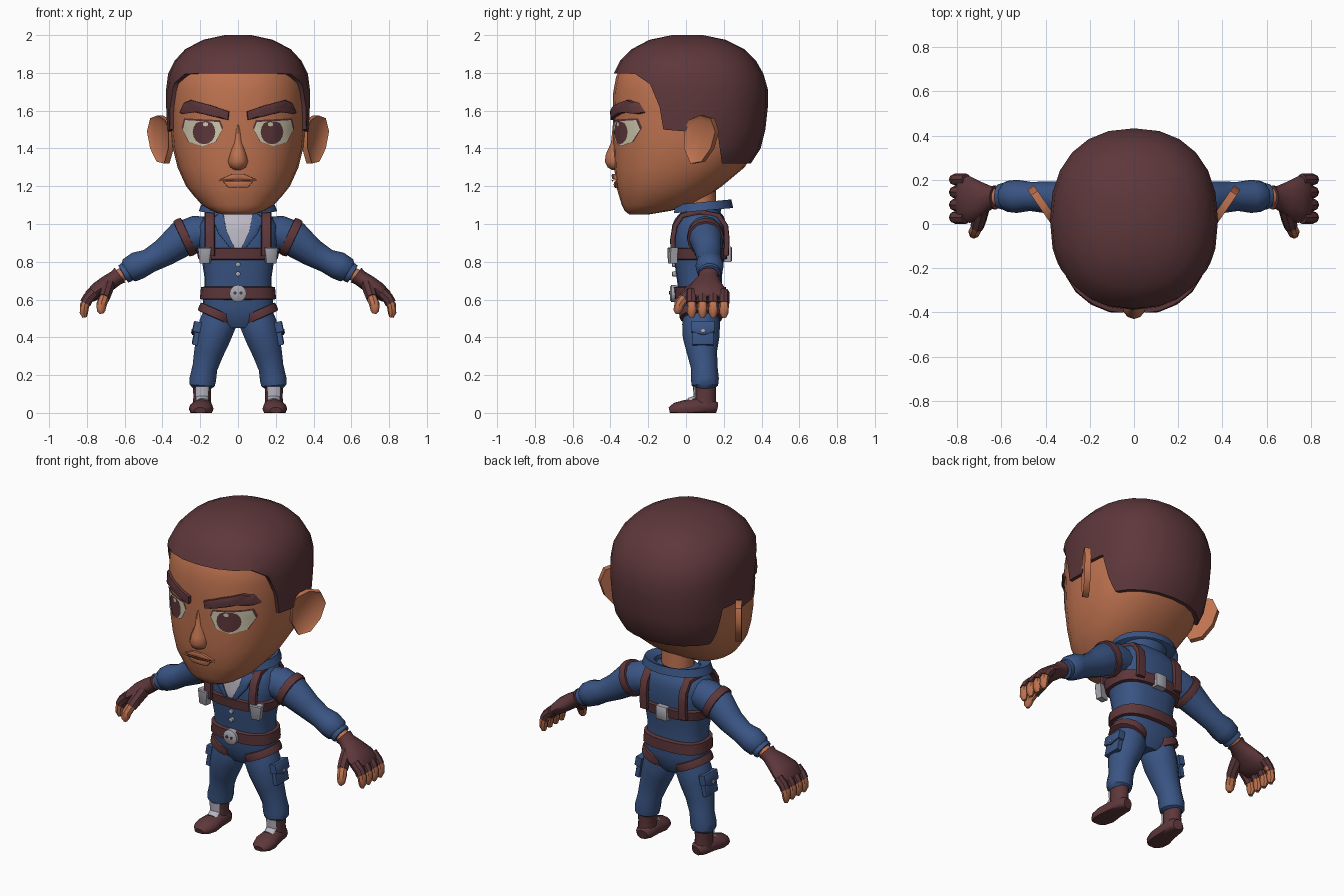
import bpy, bmesh, math
from mathutils import Vector, Matrix
from mathutils.bvhtree import BVHTree

cube = bpy.data.objects.get("Cube")
if cube:
    bpy.data.objects.remove(cube)


def material(name, *rgb):
    m = bpy.data.materials.new(name)
    m.use_nodes = True
    m.diffuse_color = (*rgb, 1)
    m.node_tree.nodes["Principled BSDF"].inputs["Base Color"].default_value = (*rgb, 1)
    m.node_tree.nodes["Principled BSDF"].inputs["Roughness"].default_value = 0.8
    return m


SKIN = material("warm skin", 0.52, 0.17, 0.08)
MAROON = material("dark maroon", 0.11, 0.038, 0.043)
BLUE = material("denim blue", 0.042, 0.09, 0.23)
CREAM = material("eye cream", 0.62, 0.58, 0.42)
SILVER = material("silver", 0.38, 0.38, 0.43)
SHIRT = material("pale shirt", 0.5, 0.48, 0.55)
LINE = material("mouth brown", 0.16, 0.045, 0.025)
parts = []


def finish(name, bm, mat, mirror=False, solid=True):
    """Turn a bmesh into an object, plus its mirrored twin when asked."""
    if solid:
        bmesh.ops.recalc_face_normals(bm, faces=bm.faces)
    for side in (1, -1) if mirror else (1,):
        me = bpy.data.meshes.new(name)
        bm.to_mesh(me)
        if side < 0:
            me.transform(Matrix.Diagonal((-1, 1, 1, 1)))
            me.flip_normals()
        me.materials.append(mat)
        label = ("left_" if side > 0 else "right_") + name if mirror else name
        ob = bpy.data.objects.new(label, me)
        bpy.context.scene.collection.objects.link(ob)
        parts.append(ob)
    bm.free()
    return ob


def tube(name, pts, mat, segs=12, ref=(0, 1, 0), power=1, upright=False, mirror=False):
    """Loft rings through (x, y, z, radius along ref, other radius)."""
    bm, rings, ref = bmesh.new(), [], Vector(ref)
    path = [Vector(p[:3]) for p in pts]
    for i, p in enumerate(pts):
        t = path[min(i + 1, len(path) - 1)] - path[max(i - 1, 0)]
        t = Vector((0, 0, 1)) if upright else t.normalized()
        u = (ref - t * ref.dot(t)).normalized()
        v = t.cross(u)
        ring = []
        for k in range(segs):
            a = math.tau * k / segs
            c, s = (math.copysign(abs(f) ** power, f) for f in (math.cos(a), math.sin(a)))
            co = path[i] + u * c * p[3] + v * s * p[4]
            ring.append(bm.verts.new((co.x, co.y, max(co.z, 0))))
        rings.append(ring)
    for a, b in zip(rings, rings[1:]):
        for k in range(segs):
            j = (k + 1) % segs
            bm.faces.new((a[k], a[j], b[j], b[k]))
    bm.faces.new(rings[0])
    bm.faces.new(rings[-1])
    return finish(name, bm, mat, mirror)


def stack(name, levels, mat, segs=20, power=0.85):
    """Upright loft through (z, half width, front y, back y)."""
    pts = [(0, (f + b) / 2, z, (b - f) / 2, w) for z, w, f, b in levels]
    return tube(name, pts, mat, segs, power=power, upright=True)


def band(name, centre, axis, ry, rs, mat, half=0.024, mirror=True):
    """Rounded strap looped around a limb."""
    c, n = Vector(centre), Vector(axis).normalized()
    pts = [(*(c + n * half * h), ry - d, rs - d) for h, d in
           ((-1, 0.02), (-0.9, 0.003), (0, 0), (0.9, 0.003), (1, 0.02))]
    tube(name, pts, mat, 16, mirror=mirror)


def plate(name, outline, matrix, depth, mat, inset=None, mirror=False):
    """Flat outline given thickness, with an optional inset front."""
    bm = bmesh.new()
    back = bm.faces.new([bm.verts.new((u, v, 0)) for u, v in outline])
    front = bmesh.ops.extrude_face_region(bm, geom=[back], use_keep_orig=True)["geom"]
    bmesh.ops.translate(bm, vec=(0, 0, depth), verts=[g for g in front if isinstance(g, bmesh.types.BMVert)])
    bmesh.ops.recalc_face_normals(bm, faces=bm.faces)
    top = [f for f in bm.faces if f.calc_center_median().z > depth * 0.9]
    if inset:
        bmesh.ops.inset_region(bm, faces=top, thickness=inset[0], depth=inset[1])
    bm.transform(matrix)
    finish(name, bm, mat, mirror)


def patch(name, outline, rows, mat, tree, mirror=False, sub=3):
    """Sheet laid on a surface from the front; rows are (scale, lift)."""
    pts = []
    for a, b in zip(outline, outline[1:] + outline[:1]):
        pts += [Vector(a).lerp(Vector(b), i / sub) for i in range(sub)]
    mid = sum(pts, Vector((0, 0))) / len(pts)
    bm = bmesh.new()

    def drop(q, lift):
        hit = tree.ray_cast(Vector((q.x, -2, q.y)), Vector((0, 1, 0)))[0]
        return bm.verts.new((q.x, (hit.y if hit else 0) - lift, q.y))
    rings = [[drop(mid + (p - mid) * s, lift) for p in pts] for s, lift in rows]
    centre, n = drop(mid, rows[-1][1]), len(pts)
    for k in range(n):
        j = (k + 1) % n
        for a, b in zip(rings, rings[1:]):
            bm.faces.new((a[k], a[j], b[j], b[k]))
        bm.faces.new((rings[-1][k], rings[-1][j], centre))
    bmesh.ops.recalc_face_normals(bm, faces=bm.faces)
    if sum(f.normal.y * f.calc_area() for f in bm.faces) > 0:
        bmesh.ops.reverse_faces(bm, faces=bm.faces)
    finish(name, bm, mat, mirror, solid=False)


def paint(lift):
    return [(s, lift) for s in (1, 0.75, 0.5, 0.25)]


def raised(lift):
    return [(1, -0.005), (0.97, lift * 0.8), (0.6, lift), (0.3, lift)]


def tree_of(ob):
    return BVHTree.FromPolygons([v.co for v in ob.data.vertices], [p.vertices[:] for p in ob.data.polygons])


def facing(x, y, z, u, n):
    """Matrix with u across, z up and n outward."""
    u, n = Vector(u).normalized(), Vector(n).normalized()
    return Matrix.Translation((x, y, z)) @ Matrix((u, n.cross(u), n)).transposed().to_4x4()


# Head
skull = [(1.05, 0.08, -0.3, -0.2), (1.07, 0.14, -0.325, -0.08), (1.1, 0.19, -0.34, 0.03),
         (1.15, 0.235, -0.355, 0.12), (1.2, 0.275, -0.37, 0.19), (1.3, 0.32, -0.38, 0.31),
         (1.4, 0.345, -0.385, 0.375), (1.5, 0.355, -0.385, 0.4), (1.6, 0.36, -0.388, 0.413),
         (1.7, 0.36, -0.385, 0.413), (1.78, 0.35, -0.37, 0.39), (1.85, 0.315, -0.335, 0.35),
         (1.91, 0.26, -0.275, 0.29), (1.96, 0.165, -0.18, 0.19), (1.985, 0.05, -0.06, 0.07)]
head = stack("head", skull, SKIN, 24, 0.88)
face = tree_of(head)

# Hair cap trimmed along the hairline
cap = [(z + 0.015 * (z > 1.5), w + 0.02, f - 0.014, b + 0.02) for z, w, f, b in skull if z > 1.15]
hair = stack("hair", cap, MAROON, 24, 0.88)
hairline = [(-0.6, 1.8), (-0.27, 1.795), (-0.19, 1.74), (-0.14, 1.62), (-0.12, 1.5), (0, 1.49),
            (0.02, 1.54), (0.16, 1.54), (0.19, 1.32), (0.6, 1.32), (0.6, 2.2), (-0.6, 2.2)]
plate("hair_cutter", hairline, facing(-0.6, 0, 0, (0, 1, 0), (1, 0, 0)), 1.2, MAROON)
cutter = parts.pop()
trim = hair.modifiers.new("trim", "BOOLEAN")
trim.operation, trim.object = "INTERSECT", cutter
bpy.context.view_layer.objects.active = hair
bpy.ops.object.modifier_apply(modifier="trim")
bpy.data.objects.remove(cutter)

# Ears, nose and mouth
ear = [(0, 1.5), (0.03, 1.55), (0.1, 1.575), (0.17, 1.56), (0.2, 1.49), (0.17, 1.4), (0.11, 1.33), (0.04, 1.32), (0, 1.4)]
plate("ear", ear, facing(0.34, 0.01, 0, (0.11, 0.16, 0), (0.16, -0.11, 0)), 0.035, SKIN, (0.022, -0.014), True)
stack("nose", [(1.53, 0.015, -0.387, -0.3), (1.43, 0.028, -0.397, -0.3), (1.37, 0.046, -0.424, -0.3),
               (1.33, 0.056, -0.43, -0.3), (1.3, 0.045, -0.415, -0.3), (1.285, 0.02, -0.39, -0.3)], SKIN, 12, 1)
patch("lower_lip", [(-0.08, 1.225), (0.08, 1.225), (0.05, 1.19), (-0.05, 1.19)], raised(0.012), SKIN, face)
patch("upper_lip", [(-0.1, 1.235), (0.1, 1.235), (0.03, 1.265), (-0.03, 1.265)], raised(0.018), SKIN, face)
patch("mouth_line", [(-0.115, 1.228), (0, 1.236), (0.115, 1.228), (0, 1.224)], paint(0.02), LINE, face)

# Eyes and brows
eye = [(0.085, 1.5), (0.1, 1.54), (0.2, 1.545), (0.28, 1.55), (0.292, 1.5), (0.26, 1.435), (0.19, 1.412), (0.12, 1.435)]
patch("eyelid", [(0.19 + (x - 0.19) * 1.06, z + 0.01 * (z > 1.46)) for x, z in eye], paint(0.004), MAROON, face, True)
patch("eye_white", eye, paint(0.007), CREAM, face, True)
disc = [(math.cos(k * math.tau / 16), math.sin(k * math.tau / 16)) for k in range(16)]
patch("iris", [(0.18 + 0.06 * c, min(1.487 + 0.065 * s, 1.542)) for c, s in disc], paint(0.01), MAROON, face, True, 1)
patch("eye_glint", [(0.172 + 0.014 * c, 1.528 + 0.011 * s) for c, s in disc], paint(0.013), CREAM, face, True, 1)
brow = [(0.05, 1.55), (0.045, 1.595), (0.14, 1.628), (0.25, 1.657), (0.29, 1.64), (0.312, 1.59), (0.29, 1.582), (0.23, 1.592), (0.13, 1.568)]
patch("brow", brow, raised(0.024), MAROON, face, True)

# Neck, torso and shirt front
tube("neck", [(0, 0.08, 0.98, 0.085, 0.095), (0, 0.07, 1.26, 0.085, 0.095)], SKIN, 14)
torso = stack("torso", [(0.45, 0.08, 0.01, 0.15), (0.5, 0.17, -0.02, 0.18), (0.56, 0.19, -0.03, 0.19),
                        (0.64, 0.178, -0.04, 0.19), (0.72, 0.178, -0.05, 0.19), (0.8, 0.19, -0.062, 0.2),
                        (0.9, 0.21, -0.068, 0.21), (0.99, 0.21, -0.06, 0.215), (1.04, 0.18, -0.04, 0.2),
                        (1.09, 0.1, 0, 0.16)], BLUE, 20, 0.75)
chest = tree_of(torso)
patch("shirt_front", [(0.09, 1.07), (-0.09, 1.07), (-0.065, 0.95), (-0.02, 0.87), (0.02, 0.87), (0.065, 0.95)], paint(0.007), SHIRT, chest)
patch("lapel", [(0.08, 1.075), (0.135, 1.03), (0.105, 0.95), (0.04, 0.87), (0.015, 0.87), (0.06, 0.96)], raised(0.018), BLUE, chest, True)

# Flared collar, open at the front
bm = bmesh.new()
rows = []
for z, rx, ry in ((1.02, 0.12, 0.1), (1.08, 0.135, 0.115), (1.1, 0.19, 0.16), (1.055, 0.208, 0.17)):
    angles = [math.radians(32 + 296 * k / 18) for k in range(19)]
    rows.append([bm.verts.new((rx * math.sin(a), 0.08 - ry * math.cos(a), z + 0.015 * (1 - math.cos(a)))) for a in angles])
for a, b in zip(rows, rows[1:]):
    for k in range(18):
        bm.faces.new((a[k], a[k + 1], b[k + 1], b[k]))
bmesh.ops.solidify(bm, geom=bm.faces[:], thickness=0.012)
finish("collar", bm, BLUE)

# Sleeves, gloves and fingers
tube("sleeve", [(0.12, 0.09, 0.955, 0.08, 0.08), (0.22, 0.1, 0.95, 0.092, 0.095), (0.3, 0.105, 0.92, 0.088, 0.095),
                (0.39, 0.12, 0.85, 0.072, 0.075), (0.47, 0.125, 0.805, 0.066, 0.064), (0.53, 0.125, 0.78, 0.075, 0.074),
                (0.575, 0.125, 0.755, 0.07, 0.068), (0.59, 0.125, 0.745, 0.052, 0.05)], BLUE, mirror=True)
band("cuff", (0.595, 0.125, 0.742), (0.85, 0, -0.5), 0.06, 0.055, BLUE, 0.016)
tube("wrist", [(0.58, 0.125, 0.75, 0.042, 0.038), (0.65, 0.12, 0.715, 0.042, 0.036)], SKIN, 10, mirror=True)
tube("glove", [(0.625, 0.12, 0.73, 0.055, 0.048), (0.645, 0.12, 0.715, 0.052, 0.042), (0.69, 0.115, 0.685, 0.078, 0.045),
               (0.74, 0.11, 0.65, 0.105, 0.044), (0.785, 0.115, 0.615, 0.105, 0.034), (0.795, 0.115, 0.605, 0.09, 0.02)],
     MAROON, mirror=True)
for i, finger in enumerate(("index", "middle", "ring", "little")):
    y, r = 0.03 + 0.057 * i, 0.03 - 0.002 * (i == 3)
    tube(finger + "_sleeve", [(0.76, y, 0.64, r, r), (0.795, y, 0.605, r, r), (0.808, y, 0.58, r, r)], MAROON, 8, mirror=True)
    tube(finger + "_finger", [(0.79, y, 0.605, 0.025, 0.025), (0.812, y, 0.57, 0.026, 0.025), (0.816, y, 0.53, 0.024, 0.022),
                              (0.812, y, 0.505, 0.012, 0.012)], SKIN, 8, mirror=True)
thumb = dict(segs=8, ref=(1, 0, 0), mirror=True)
tube("thumb_sleeve", [(0.685, 0.08, 0.68, 0.035, 0.04), (0.7, 0.02, 0.635, 0.033, 0.035), (0.71, -0.012, 0.605, 0.031, 0.032)], MAROON, **thumb)
tube("thumb", [(0.705, 0, 0.62, 0.027, 0.027), (0.722, -0.035, 0.575, 0.028, 0.028),
               (0.725, -0.045, 0.54, 0.022, 0.022), (0.722, -0.045, 0.525, 0.01, 0.01)], SKIN, **thumb)

# Trousers and thigh pockets
tube("trouser_leg", [(0.1, 0.08, 0.53, 0.095, 0.085), (0.108, 0.08, 0.47, 0.1, 0.1), (0.13, 0.08, 0.4, 0.097, 0.092),
                     (0.155, 0.085, 0.32, 0.08, 0.08), (0.175, 0.097, 0.24, 0.07, 0.068), (0.186, 0.1, 0.18, 0.074, 0.072),
                     (0.19, 0.1, 0.145, 0.07, 0.068), (0.19, 0.1, 0.13, 0.05, 0.05)], BLUE, 14, mirror=True)
side = facing(0.203, 0.09, 0.42, (0, 1, 0), (1, 0, 0.2))
plate("pocket", [(-0.055, -0.065), (0.055, -0.065), (0.055, 0.055), (-0.055, 0.055)], side, 0.026, BLUE, (0.01, 0.005), True)
plate("pocket_flap", [(-0.062, 0.005), (0, -0.015), (0.062, 0.005), (0.062, 0.06), (-0.062, 0.06)], side, 0.038, BLUE, (0.008, 0.004), True)
plate("pocket_stud", [(0.01 * c, 0.005 + 0.01 * s) for c, s in disc], side, 0.046, SILVER, mirror=True)

# Boots
tube("boot_shaft", [(0.19, 0.1, 0.03, 0.06, 0.05), (0.19, 0.1, 0.09, 0.058, 0.046), (0.19, 0.1, 0.15, 0.06, 0.05)], MAROON, mirror=True)
tube("boot_foot", [(0.18, 0.162, 0.025, 0.03, 0.03), (0.184, 0.14, 0.03, 0.05, 0.045), (0.19, 0.06, 0.03, 0.056, 0.05),
                   (0.195, -0.01, 0.022, 0.066, 0.045), (0.2, -0.06, 0.018, 0.056, 0.035), (0.2, -0.088, 0.012, 0.03, 0.018)],
     MAROON, ref=(1, 0, 0), mirror=True)
tube("boot_tongue", [(0.19, 0.02, 0.062, 0.02, 0.03), (0.19, 0.052, 0.085, 0.012, 0.034), (0.19, 0.048, 0.14, 0.012, 0.036)], SHIRT, 8, mirror=True)

# Harness straps and belt
stack("chest_strap", [(0.81, 0.19, -0.06, 0.2), (0.814, 0.21, -0.078, 0.218), (0.87, 0.222, -0.084, 0.226), (0.875, 0.2, -0.06, 0.2)], MAROON, 20, 0.75)
stack("belt", [(0.598, 0.18, -0.03, 0.19), (0.603, 0.202, -0.06, 0.212), (0.665, 0.196, -0.065, 0.212), (0.67, 0.17, -0.04, 0.19)], MAROON, 20, 0.78)
over = [(-0.068, 0.83), (-0.07, 0.92), (-0.058, 0.99), (-0.02, 1.045), (0.07, 1.065), (0.17, 1.045), (0.21, 0.99), (0.217, 0.92), (0.212, 0.83)]
tube("shoulder_strap", [(0.15 - 0.02 * (y > 0.1), y, z, 0.027, 0.014) for y, z in over], MAROON, 8, (1, 0, 0), 0.5, mirror=True)
band("arm_strap", (0.28, 0.104, 0.93), (0.9, 0, -0.42), 0.1, 0.106, MAROON)
band("thigh_strap", (0.11, 0.08, 0.522), (-0.4, 0, 0.9), 0.116, 0.106, MAROON)

# Metal fittings
front = dict(u=(1, 0, 0), n=(0, -1, 0))
plate("chest_buckle", [(-0.025, -0.045), (0.025, -0.045), (0.036, 0.04), (-0.036, 0.04)],
      facing(0.17, -0.05, 0.835, (1, 0.2, 0), (0.2, -1, 0)), 0.038, SILVER, (0.008, 0.005), True)
plate("back_buckle", [(-0.035, -0.04), (0.035, -0.04), (0.035, 0.04), (-0.035, 0.04)],
      facing(0, 0.2, 0.84, (-1, 0, 0), (0, 1, 0)), 0.038, SILVER, (0.008, 0.005))
plate("belt_buckle", [(0.045 * c, 0.045 * s) for c, s in disc], facing(0, -0.05, 0.632, **front), 0.028, SILVER, (0.012, 0.008))
plate("buckle_dot", [(0.016 + 0.009 * c, 0.009 * s) for c, s in disc], facing(0, -0.08, 0.635, **front), 0.009, MAROON, mirror=True)
for z in (0.735, 0.785):
    plate("shirt_button", [(0.013 * c, 0.013 * s) for c, s in disc], facing(0, -0.045, z, **front), 0.026, SILVER, (0.004, 0.003))

# Smooth shading with crisp edges
bpy.ops.object.select_all(action="DESELECT")
for ob in parts:
    ob.select_set(True)
bpy.context.view_layer.objects.active = head
bpy.ops.object.shade_smooth_by_angle(angle=math.radians(42))
